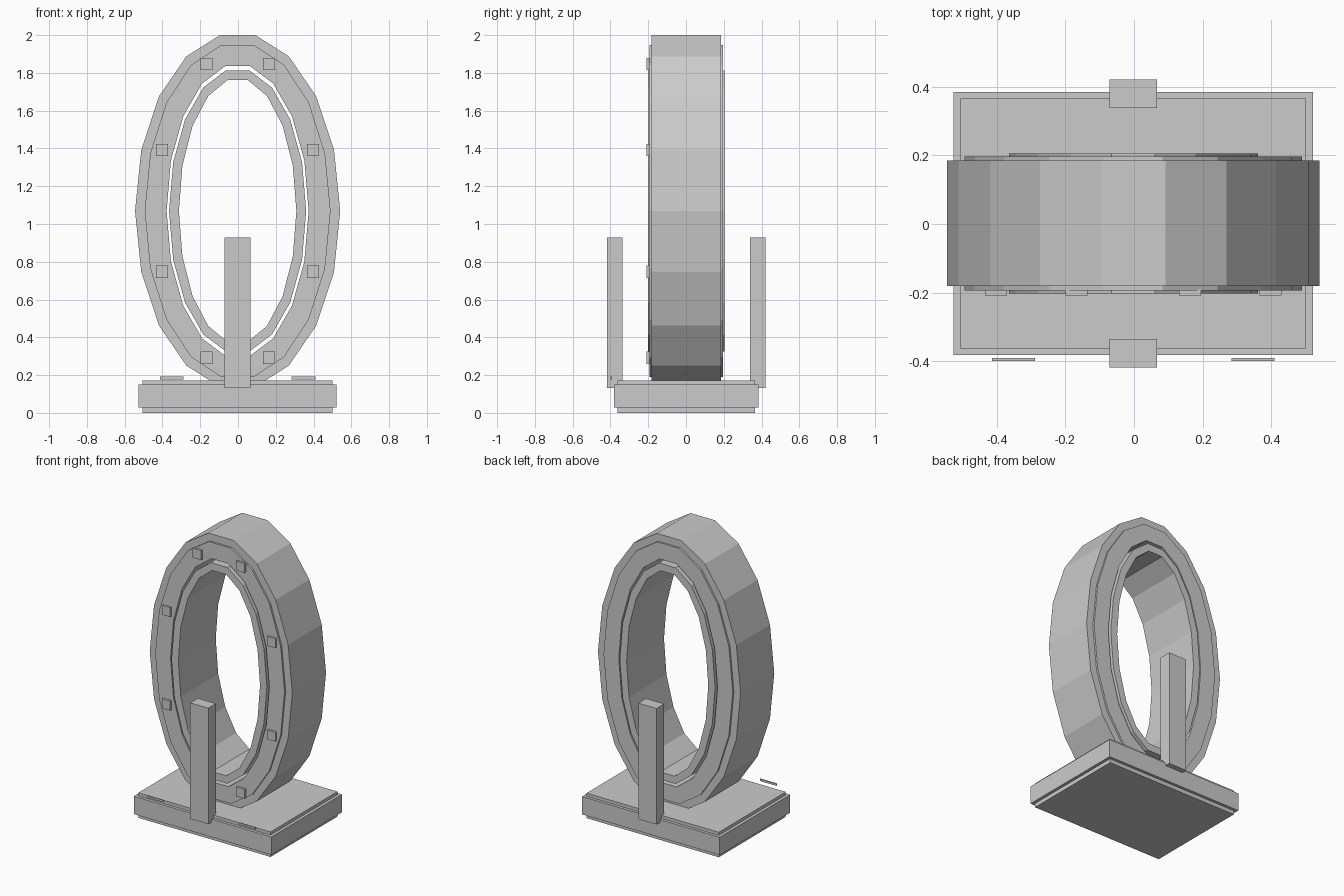
import bpy, bmesh
from math import pi, cos, sin
from mathutils import Matrix, Vector

default_cube = bpy.data.objects.get("Cube")
if default_cube:
    bpy.data.objects.remove(default_cube, do_unlink=True)

grey = bpy.data.materials.new("plain grey")
grey.use_nodes = True
colour = (0.6, 0.6, 0.6, 1)
grey.diffuse_color = colour
grey.node_tree.nodes["Principled BSDF"].inputs["Base Color"].default_value = colour

CX, CY, CZ = -0.002, 0.0015, 1.069   # centre of the ring
SIDES = 18


def finish(name, bm):
    bmesh.ops.recalc_face_normals(bm, faces=bm.faces)
    mesh = bpy.data.meshes.new(name)
    bm.to_mesh(mesh)
    bm.free()
    mesh.materials.append(grey)
    obj = bpy.data.objects.new(name, mesh)
    bpy.context.collection.objects.link(obj)
    return obj


def box(name, centre, size):
    bm = bmesh.new()
    place = Matrix.Translation(Vector(centre)) @ Matrix.Diagonal((*size, 1))
    bmesh.ops.create_cube(bm, size=1, matrix=place)
    return finish(name, bm)


def oval_ring(name, profile):
    """Sweep a closed profile of (x radius, z radius, y) round an oval."""
    bm = bmesh.new()
    loops = []
    for i in range(SIDES):
        a = 2 * pi * i / SIDES
        loops.append([bm.verts.new((CX + rx * cos(a), CY + y, CZ + rz * sin(a)))
                      for rx, rz, y in profile])
    n = len(profile)
    for i in range(SIDES):
        a, b = loops[i], loops[(i + 1) % SIDES]
        for j in range(n):
            k = (j + 1) % n
            bm.faces.new((a[j], a[k], b[k], b[j]))
    return finish(name, bm)


# Outer ring with a raised band on both faces
OUTER, BAND, HOLE = (0.543, 0.945), (0.492, 0.893), (0.376, 0.779)
half = [(*HOLE, 0.1955), (*BAND, 0.1955), (*BAND, 0.183), (*OUTER, 0.183)]
oval_ring("outer_ring", half + [(x, z, -y) for x, z, y in reversed(half)])

# Thin inner ring, separated from the outer one by a narrow gap
LIN_OUT, LIN_IN = (0.363, 0.755), (0.311, 0.703)
oval_ring("inner_ring", [(*LIN_IN, 0.2035), (*LIN_OUT, 0.2035),
                         (*LIN_OUT, -0.2035), (*LIN_IN, -0.2035)])

# Square studs round the front face
for i in range(8):
    a = pi / 8 + i * pi / 4
    box(f"stud_{i + 1}", (CX + 0.433 * cos(a), -0.199, CZ + 0.841 * sin(a)),
        (0.064, 0.019, 0.064))

# Base: core slab with a wider rim round its middle
box("base_core", (CX, CY, 0.086), (1.007, 0.728, 0.172))
box("base_rim", (CX, CY, 0.089), (1.048, 0.767, 0.123))

# Upright posts and the small front strips
for name, side in (("front_post", -1), ("back_post", 1)):
    box(name, (CX, CY + side * 0.379, 0.53), (0.138, 0.083, 0.798))
for name, side in (("left_strip", 1), ("right_strip", -1)):
    box(name, (CX + side * 0.349, -0.395, 0.185), (0.125, 0.008, 0.014))
